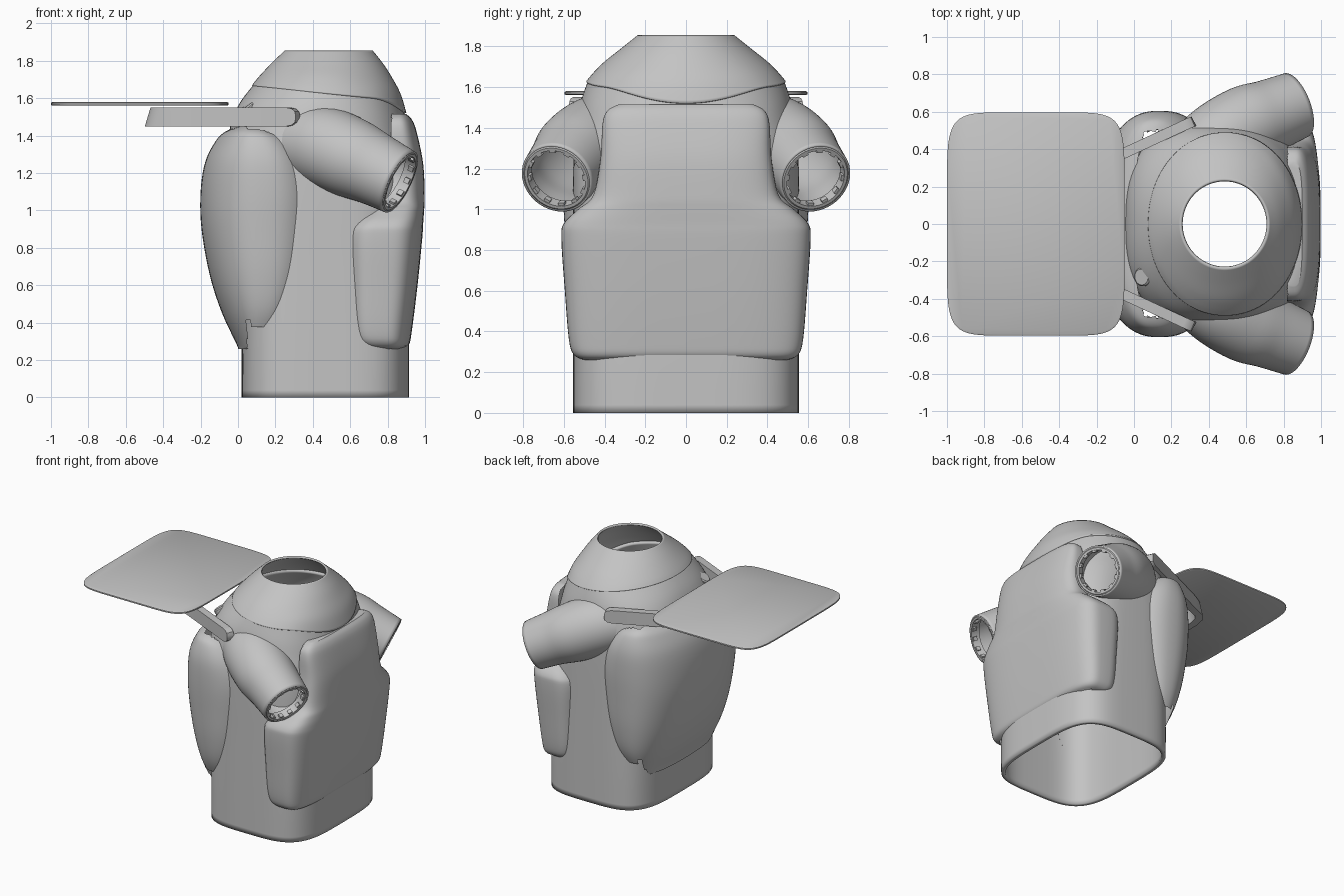
import bpy, bmesh, math
from mathutils import Vector

if "Cube" in bpy.data.objects:
    bpy.data.objects.remove(bpy.data.objects["Cube"])

grey = bpy.data.materials.new("plain_grey")
grey.use_nodes = True
COLOUR = (0.55, 0.55, 0.55, 1)
grey.diffuse_color = COLOUR
grey.node_tree.nodes["Principled BSDF"].inputs["Base Color"].default_value = COLOUR


def make(name, bm, angle=35, wall=0, mirror=False):
    """Turn a bmesh into a shaded object, optionally a shell or mirrored pair."""
    mesh = bpy.data.meshes.new(name)
    bm.to_mesh(mesh)
    bm.free()
    mesh.materials.append(grey)
    ob = bpy.data.objects.new(name, mesh)
    bpy.context.collection.objects.link(ob)
    if wall:
        mod = ob.modifiers.new("wall", "SOLIDIFY")
        mod.thickness, mod.offset = wall, -1
    if mirror:
        mod = ob.modifiers.new("pair", "MIRROR")
        mod.use_axis = (False, True, False)
    bpy.ops.object.select_all(action="DESELECT")
    ob.select_set(True)
    bpy.context.view_layer.objects.active = ob
    bpy.ops.object.shade_smooth_by_angle(angle=math.radians(angle))
    return ob


def smooth_rows(rows, steps=5):
    """Catmull-Rom interpolation of parameter rows."""
    out = []
    for i in range(len(rows) - 1):
        a, b, c, d = (rows[min(max(i + k, 0), len(rows) - 1)] for k in (-1, 0, 1, 2))
        for s in range(steps):
            t = s / steps
            out.append([q + t / 2 * (r - p + t * (2 * p - 5 * q + 4 * r - w + t * (3 * (q - r) + w - p)))
                        for p, q, r, w in zip(a, b, c, d)])
    return out + [list(rows[-1])]


def skin(rings, caps=False):
    bm = bmesh.new()
    vs = [[bm.verts.new(p) for p in ring] for ring in rings]
    n = len(vs[0])
    for a, b in zip(vs, vs[1:]):
        for i in range(n):
            j = (i + 1) % n
            bm.faces.new((a[i], a[j], b[j], b[i]))
    if caps:
        bm.faces.new(vs[0][::-1])
        bm.faces.new(vs[-1])
    return bm


def oval(z, x0, x1, hy, n, tilt=0, count=96):
    """Rounded-square ring; tilt lowers the +x side, steeper towards the back."""
    pts = []
    for i in range(count):
        t = math.tau * i / count
        c, s = math.cos(t), math.sin(t)
        x = (x1 - x0) / 2 * math.copysign(abs(c) ** (2 / n), c) + (x0 + x1) / 2
        y = hy * math.copysign(abs(s) ** (2 / n), s)
        pts.append((x, y, z - tilt * (x - .48 + 20 * max(0, x - .72) ** 2)))
    return pts


def loft(rows, caps=False):
    return skin([oval(*r) for r in smooth_rows(rows)], caps)


def open_inside(bm, x0, x1, half_width):
    """Remove the hidden faces that lie in the hollow of the torso."""
    hidden = [f for f in bm.faces
              if x0 < f.calc_center_median().x < x1 and abs(f.calc_center_median().y) < half_width]
    bmesh.ops.delete(bm, geom=hidden, context="FACES")
    return bm


# Hollow torso, open at the waist and neck
make("torso", loft([
    (0, .02, .915, .555, 3.8, 0), (.3, .02, .915, .555, 3.8, 0), (.7, .02, .91, .555, 3.6, 0),
    (1.1, .01, .91, .555, 3.3, 0), (1.3, -.03, .91, .55, 2.9, 0), (1.42, -.045, .905, .535, 2.6, .02),
    (1.53, 0, .90, .515, 2.3, .06), (1.635, .085, .885, .48, 2.05, .1)]), wall=.03)

# Collar with a slanted lower rim
make("collar", loft([
    (1.628, .075, .90, .49, 2.05, .1), (1.672, .095, .87, .453, 2.05, .06),
    (1.725, .13, .825, .40, 2, .03), (1.79, .185, .775, .318, 2, .01),
    (1.855, .25, .72, .237, 2, 0)]), wall=.015)

# Bulging chest shell
make("chest_shell", open_inside(loft([
    (.26, .0, .18, .40, 2.4), (.29, -.01, .23, .45, 2.4), (.45, -.085, .36, .535, 2.4),
    (.65, -.15, .44, .575, 2.4), (.9, -.195, .48, .595, 2.4), (1.1, -.2, .48, .605, 2.4),
    (1.26, -.175, .43, .60, 2.4), (1.37, -.12, .34, .57, 2.4), (1.42, -.07, .25, .53, 2.4),
    (1.45, 0, .15, .45, 2.4)], True), .05, .8, .5))

# Back shell, narrowing above the side flaps to clear the sleeves
make("back_shell", open_inside(loft([
    (.26, .68, .88, .50, 3.6), (.285, .61, .915, .55, 3.6), (.36, .575, .93, .575, 3.6),
    (.6, .56, .96, .595, 3.6), (.85, .555, .985, .612, 3.6), (.93, .58, .99, .60, 3.5),
    (1.0, .65, .995, .53, 3.3), (1.07, .70, .998, .455, 3.2), (1.25, .72, .99, .42, 3.2),
    (1.42, .74, .955, .41, 3.2), (1.485, .76, .93, .385, 3.2), (1.515, .80, .90, .33, 3.2)], True),
    .2, .82, .5))


def frame(axis):
    side = axis.cross(Vector((0, 0, 1))).normalized()
    return side, side.cross(axis).normalized()


def circle(centre, axis, r, count=48):
    side, up = frame(axis)
    return [centre + r * (math.cos(t) * side + math.sin(t) * up)
            for t in (math.tau * i / count for i in range(count))]


# Tapered hollow sleeves growing out of the shoulders
cuff_axis = Vector((.86, .33, -.43)).normalized()
cuff = Vector((.865, .635, 1.153))
path = smooth_rows([(.30, .33, 1.36, .17), (.44, .425, 1.345, .203), (.60, .525, 1.282, .2),
                    (.73, .58, 1.222, .18), (*cuff, .166)])
rings = []
for i, row in enumerate(path):
    ahead, behind = path[min(i + 1, len(path) - 1)], path[max(i - 1, 0)]
    axis = (Vector(ahead[:3]) - Vector(behind[:3])).normalized()
    w = i / (len(path) - 1)
    rings.append(circle(Vector(row[:3]), axis.lerp(cuff_axis, w).normalized(), row[3]))
make("sleeve", open_inside(skin(rings), 0, .75, .42), wall=.015, mirror=True)

# Raised cuff bands
band = [(-.06, .167), (-.055, .174), (0, .172), (.005, .165), (.005, .15), (-.06, .15), (-.06, .167)]
make("cuff_band", skin([circle(cuff + cuff_axis * d, cuff_axis, r) for d, r in band]), mirror=True)

# Teeth around the inside of each cuff
bm = bmesh.new()
side, up = frame(cuff_axis)
for k in range(12):
    t = math.tau * k / 12
    out = math.cos(t) * side + math.sin(t) * up
    across = cuff_axis.cross(out)
    cube = bmesh.ops.create_cube(bm, size=1)
    for v in cube["verts"]:
        x, y, z = v.co
        v.co = cuff + cuff_axis * (x * .03 - .015) + across * y * .03 + out * (.146 + z * .02)
bmesh.ops.recalc_face_normals(bm, faces=bm.faces)
make("cuff_teeth", bm, mirror=True)

# Flat tray with softly bowed sides
make("tray", skin([oval(z, -1 + d, -.05 - d, .597 - d, 7) for z, d in
                   ((1.56, .008), (1.565, 0), (1.575, 0), (1.58, .008))], True))

# U-shaped bracket carrying the tray
half = [(.32, .55, .02), (.314, .547, .06), (.297, .54, .088), (.27, .528, .1), (-.32, .255, .1),
        (-.39, .215, .1), (-.425, .17, .1), (-.44, .1, .1), (-.44, 0, .1)]
line = half + [(x, -y, h) for x, y, h in half[-2::-1]]
rings = []
for i, (x, y, h) in enumerate(line):
    a, b = line[max(i - 1, 0)], line[min(i + 1, len(line) - 1)]
    d = Vector((b[0] - a[0], b[1] - a[1], 0)).normalized()
    n = Vector((-d.y, d.x, 0)) * .028
    lean = Vector((-.03 if x < -.35 else 0, 0, 0))
    low, high = Vector((x, y, 1.5 - h / 2)) + lean, Vector((x, y, 1.5 + h / 2))
    rings.append([low + n, low - n, high - n, high + n])
bm = skin(rings, True)
bmesh.ops.recalc_face_normals(bm, faces=bm.faces)
make("tray_bracket", bm, 30)

# Small round port on the upper chest
port_axis = Vector((-.55, -.1, .83)).normalized()
port = Vector((.06, -.28, 1.525))
make("chest_port", skin([circle(port + port_axis * d, port_axis, r, 32) for d, r in
                         ((-.03, .05), (.03, .05), (.038, .042))], True))
